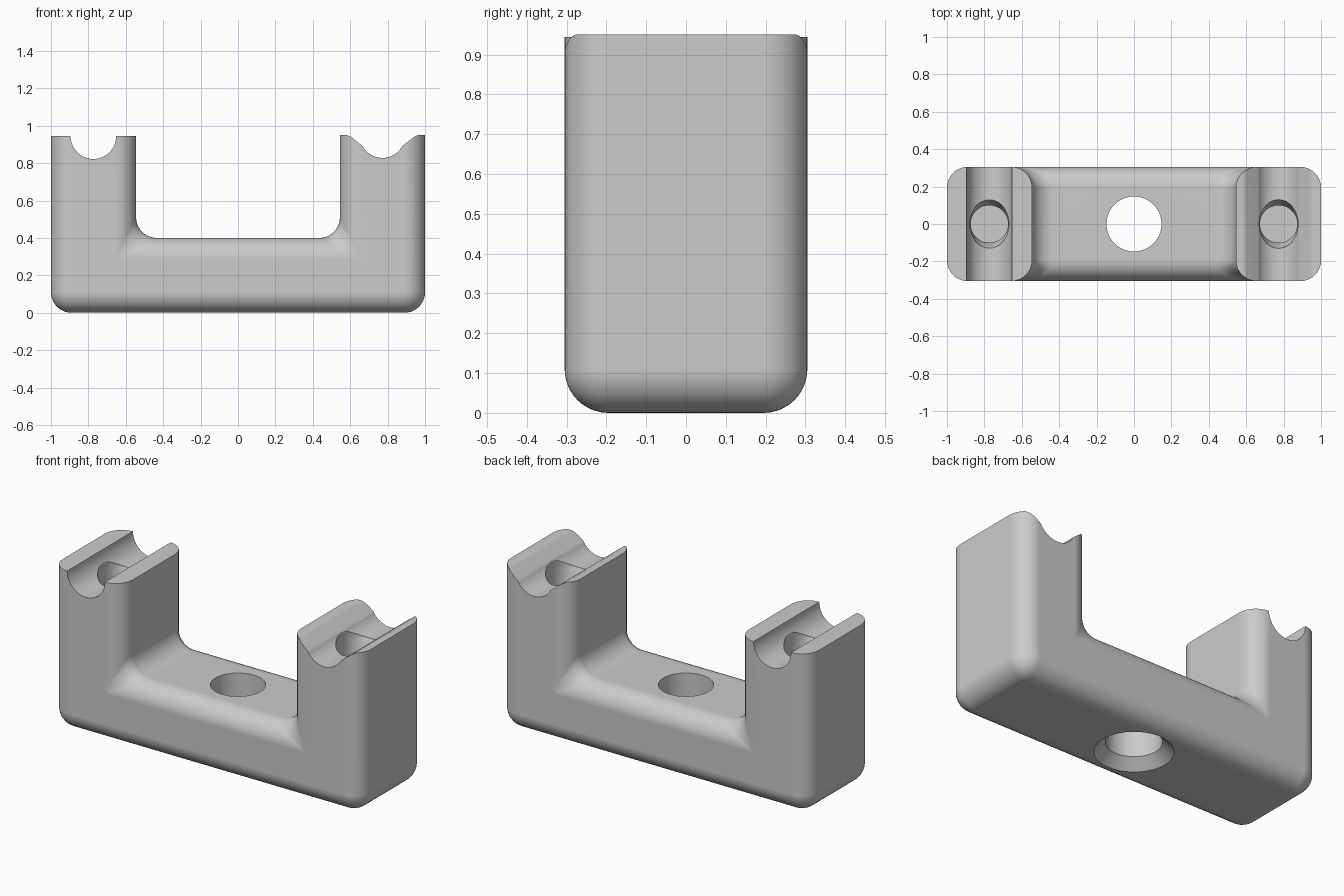
import bpy, bmesh
from math import sin, cos, pi, radians

cube = bpy.data.objects.get("Cube")
if cube:
    bpy.data.objects.remove(cube, do_unlink=True)

R = 0.11        # edge rounding
DEPTH = 0.305   # half depth
INNER = 0.545   # inner face of each arm
DECK = 0.4      # top of the bridge
SEG = 10

grey = bpy.data.materials.new("plain grey")
grey.use_nodes = True
grey.diffuse_color = (0.6, 0.6, 0.6, 1)
grey.node_tree.nodes["Principled BSDF"].inputs["Base Color"].default_value = (0.6, 0.6, 0.6, 1)


def arc(cx, cz, r, a0, a1, n=SEG):
    """Points on an arc, angles in degrees."""
    angles = [radians(a0 + (a1 - a0) * i / n) for i in range(n + 1)]
    return [(cx + r * cos(a), cz + r * sin(a)) for a in angles]


def loft(name, rings):
    """Closed solid through rings of matching 3D points."""
    bm = bmesh.new()
    loops = [[bm.verts.new(p) for p in ring] for ring in rings]
    for a, b in zip(loops, loops[1:]):
        for i in range(len(a)):
            j = (i + 1) % len(a)
            bm.faces.new((a[i], a[j], b[j], b[i]))
    bm.faces.new(loops[0])
    bm.faces.new(loops[-1][::-1])
    bmesh.ops.remove_doubles(bm, verts=bm.verts[:], dist=1e-5)
    bmesh.ops.recalc_face_normals(bm, faces=bm.faces[:])
    mesh = bpy.data.meshes.new(name)
    bm.to_mesh(mesh)
    bm.free()
    mesh.materials.append(grey)
    obj = bpy.data.objects.new(name, mesh)
    bpy.context.collection.objects.link(obj)
    return obj


def prism(name, profile):
    return loft(name, [[(x, y, z) for x, z in profile] for y in (-0.5, 0.5)])


def turned(name, x, sections, n=48):
    """Vertical round solid; sections are (z, x radius, y radius)."""
    return loft(name, [[(x + rx * cos(2 * pi * i / n), ry * sin(2 * pi * i / n), z)
                        for i in range(n)] for z, rx, ry in sections])


def u_profile(t):
    """Rounded U outline, shrunk inward by t."""
    r = R - t
    half = arc(1 - R, R, r, -90, 0)
    half += [(1 - t, 1.1), (INNER + t, 1.1)]
    half += arc(INNER + t - r, DECK - t + r, r, 0, -90)
    return half + [(-x, z) for x, z in reversed(half)]


# Bracket body with rounded edges, arms left tall for trimming
front = []
for i in range(SEG + 1):
    a = pi / 2 * i / SEG
    front.append((R * (1 - sin(a)), DEPTH - R + R * cos(a)))
rings = [[(x, -y, z) for x, z in u_profile(t)] for t, y in front]
rings += [[(x, y, z) for x, z in u_profile(t)] for t, y in reversed(front)]
bracket = loft("bracket", rings)

# Cradle grooves: plain half round on one arm, flared on the other
plain = arc(-0.773, 0.944, 0.122, 180, 360, 24)
flared = [(0.583, 0.95), (0.605, 0.94)] + arc(0.772, 0.95, 0.122, 208, 332, 20) + [(0.941, 0.94), (0.963, 0.95)]
cutters = [
    prism("plain_groove", [(-1.2, 0.944)] + plain + [(-0.3, 0.944), (-0.3, 1.3), (-1.2, 1.3)]),
    prism("flared_groove", [(0.3, 0.95)] + flared + [(1.2, 0.95), (1.2, 1.3), (0.3, 1.3)]),
    # Countersunk mounting hole through the bridge
    turned("mounting_hole", 0, [(-0.1, 0.207, 0.207), (0, 0.207, 0.207),
                                (0.057, 0.147, 0.147), (0.6, 0.147, 0.147)]),
]
# Blind sockets in the grooves
for side in (-1, 1):
    cutters.append(turned("socket", side * 0.773, [(0.68, 0.1, 0.1), (0.76, 0.1, 0.1),
                                                   (0.825, 0.104, 0.13), (1.0, 0.104, 0.13)]))

bpy.context.view_layer.objects.active = bracket
for cutter in cutters:
    mod = bracket.modifiers.new("cut", 'BOOLEAN')
    mod.operation = 'DIFFERENCE'
    mod.solver = 'EXACT'
    mod.object = cutter
    bpy.ops.object.modifier_apply(modifier=mod.name)
    bpy.data.objects.remove(cutter, do_unlink=True)

# Smooth curves, crisp cuts
bpy.ops.object.select_all(action='DESELECT')
bracket.select_set(True)
bpy.ops.object.shade_smooth_by_angle(angle=radians(25))
weighted = bracket.modifiers.new("even_shading", 'WEIGHTED_NORMAL')
weighted.keep_sharp = True
